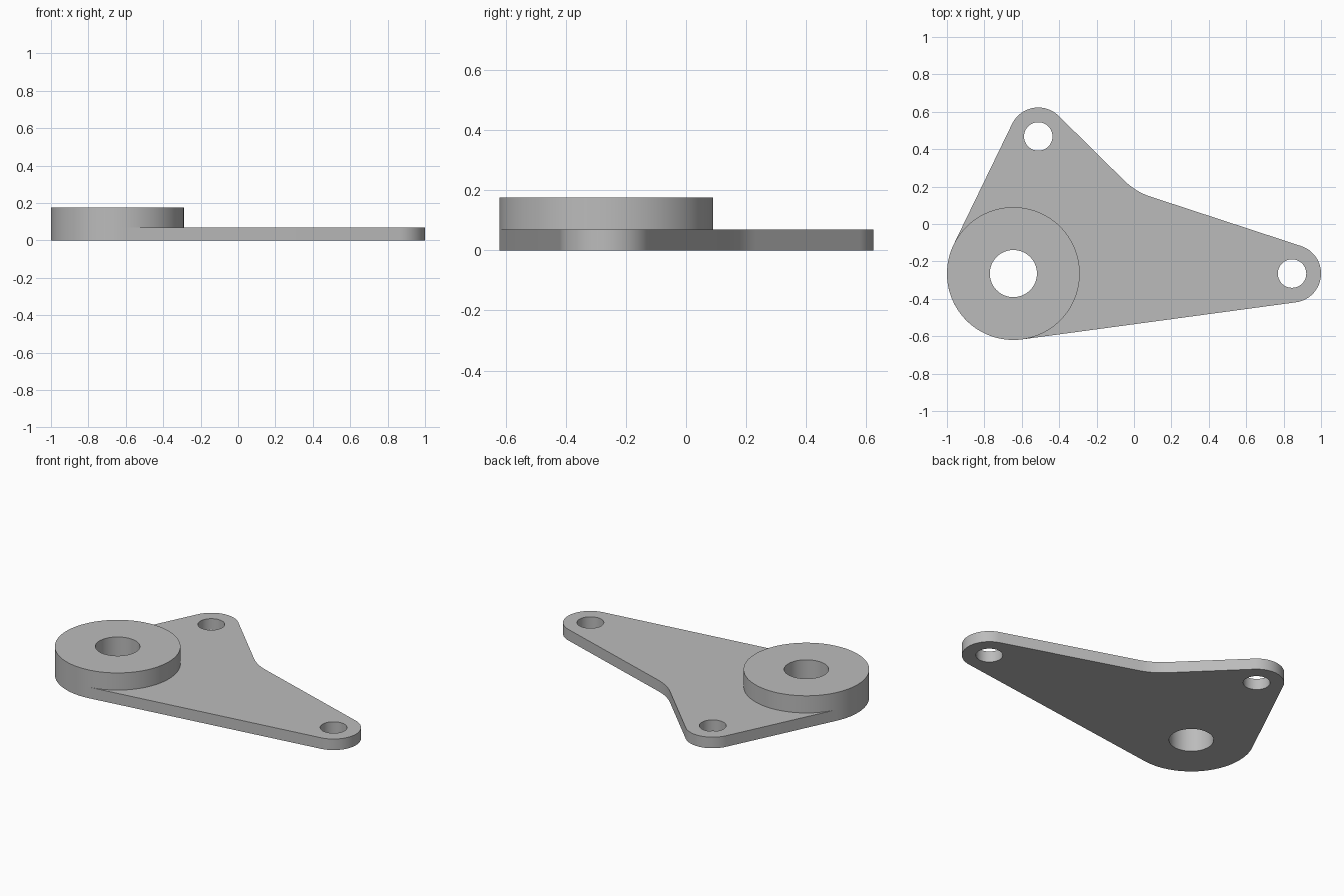
import bpy
import bmesh
from math import acos, atan2, cos, sin, tau, radians
from mathutils import Vector

cube = bpy.data.objects.get("Cube")
if cube:
    bpy.data.objects.remove(cube)

PLATE_TOP, BOSS_TOP = 0.069, 0.176
BOSS, BOSS_R, BORE_R = Vector((-0.645, -0.265)), 0.355, 0.126
ARM, TIP = Vector((0.845, -0.265)), Vector((-0.512, 0.468))
LUG_R, HOLE_R = 0.155, 0.076
FILLET, FILLET_R = Vector((0.198, 0.484)), 0.355

steel = bpy.data.materials.new("plain grey")
grey = (0.5, 0.5, 0.5, 1)
steel.diffuse_color = grey
steel.use_nodes = True
steel.node_tree.nodes["Principled BSDF"].inputs["Base Color"].default_value = grey


def arc(centre, radius, start, sweep, count):
    """Evenly spaced points along an arc, both ends included."""
    return [centre + radius * Vector((cos(start + sweep * i / count), sin(start + sweep * i / count)))
            for i in range(count + 1)]


def circle(centre, radius, count=96):
    return arc(centre, radius, 0, tau, count)[:-1]


def belt(rounds):
    """Outline of tangent lines around circles; a negative radius is a concave fillet."""
    normals = []
    for (c1, r1), (c2, r2) in zip(rounds, rounds[1:] + rounds[:1]):
        d = c2 - c1
        normals.append(atan2(d.y, d.x) - acos((r1 - r2) / d.length))
    points = []
    for i, (centre, radius) in enumerate(rounds):
        sweep = (normals[i] - normals[i - 1]) % tau
        if radius < 0:
            sweep -= tau
        points += arc(centre, radius, normals[i - 1], sweep, max(8, int(abs(sweep) * 15)))
    return points


def slab(name, loops, bottom, top, open_bottom=False):
    """Extrude an outline with holes between two heights."""
    bm = bmesh.new()
    edges = []
    for loop in loops:
        verts = [bm.verts.new((p.x, p.y, bottom)) for p in loop]
        edges += [bm.edges.new((a, b)) for a, b in zip(verts, verts[1:] + verts[:1])]
    bmesh.ops.triangle_fill(bm, edges=edges, use_beauty=True, normal=(0, 0, 1))
    base = bm.faces[:]
    lifted = bmesh.ops.extrude_face_region(bm, geom=base, use_keep_orig=True)["geom"]
    bmesh.ops.translate(bm, vec=(0, 0, top - bottom),
                        verts=[v for v in lifted if isinstance(v, bmesh.types.BMVert)])
    bmesh.ops.recalc_face_normals(bm, faces=bm.faces[:])
    if open_bottom:
        bmesh.ops.delete(bm, geom=base, context="FACES_ONLY")
    mesh = bpy.data.meshes.new(name)
    bm.to_mesh(mesh)
    bm.free()
    mesh.materials.append(steel)
    obj = bpy.data.objects.new(name, mesh)
    bpy.context.collection.objects.link(obj)
    bpy.ops.object.select_all(action="DESELECT")
    obj.select_set(True)
    bpy.context.view_layer.objects.active = obj
    bpy.ops.object.shade_smooth_by_angle(angle=radians(30))


# Flat lever plate with two lugs, a concave inner corner and three holes
outline = belt([(BOSS, BOSS_R), (ARM, LUG_R), (FILLET, -FILLET_R), (TIP, LUG_R)])
slab("lever_plate", [outline, circle(BOSS, BORE_R), circle(ARM, HOLE_R), circle(TIP, HOLE_R)],
     0, PLATE_TOP)

# Raised round boss around the main bore
slab("pivot_boss", [circle(BOSS, BOSS_R), circle(BOSS, BORE_R)], PLATE_TOP, BOSS_TOP, True)
